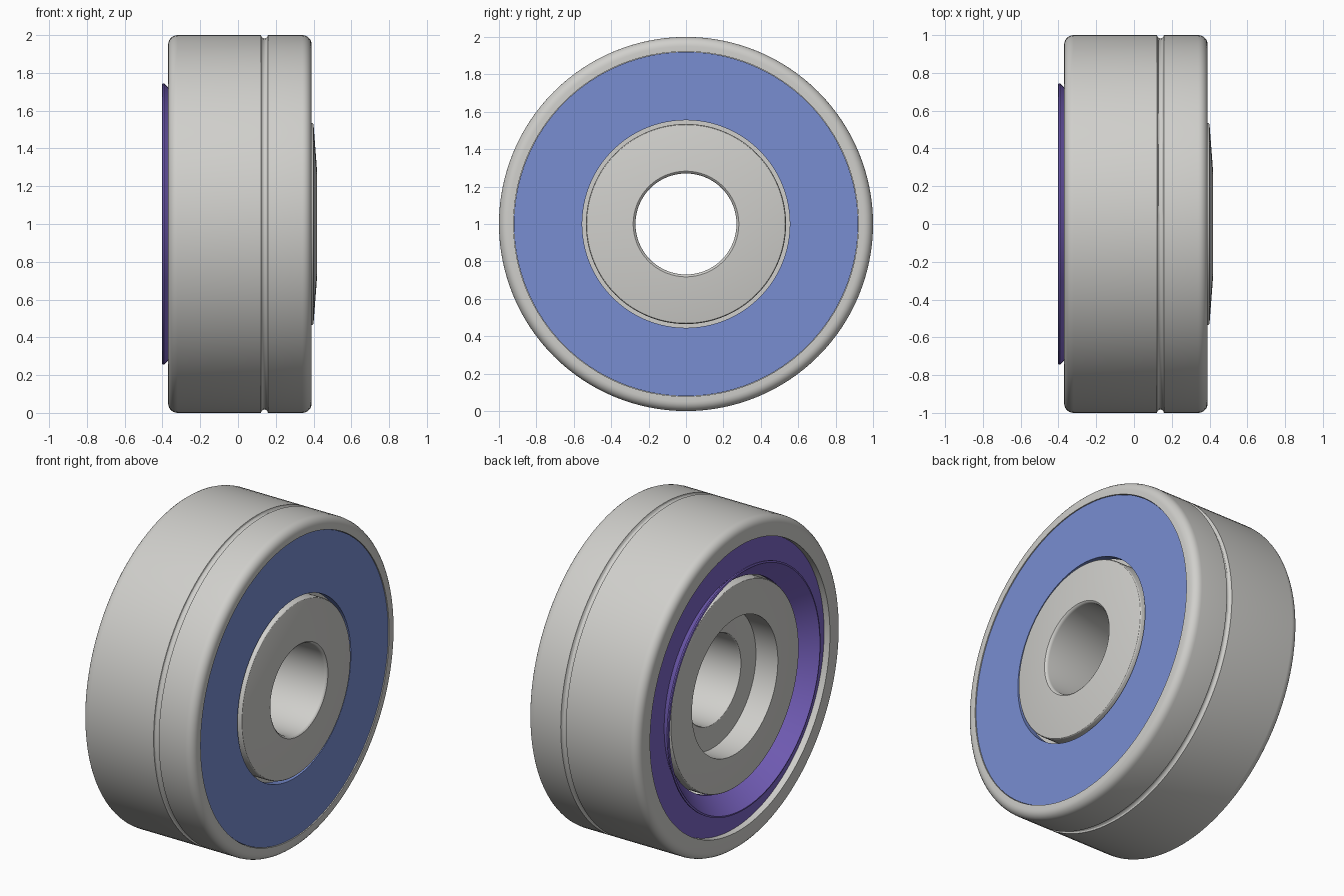
import bpy
import bmesh
from math import sin, cos, pi, radians
from mathutils import Vector

cube = bpy.data.objects.get("Cube")
if cube:
    bpy.data.objects.remove(cube, do_unlink=True)

SEGMENTS = 128


def material(name, colour):
    mat = bpy.data.materials.new(name)
    mat.use_nodes = True
    mat.diffuse_color = (*colour, 1)
    mat.node_tree.nodes["Principled BSDF"].inputs["Base Color"].default_value = (*colour, 1)
    return mat


def arc(x, r, radius, start, end, steps=6):
    """Points (x, r) along an arc of the profile, angles in degrees."""
    angles = [radians(start + (end - start) * i / steps) for i in range(steps + 1)]
    return [(x + radius * cos(a), r + radius * sin(a)) for a in angles]


def lathe(name, profile, mat):
    """Turn a closed (x, radius) profile around the horizontal axle."""
    bm = bmesh.new()
    verts = [bm.verts.new((x, 0, r)) for x, r in profile]
    edges = [bm.edges.new((verts[i - 1], verts[i])) for i in range(len(verts))]
    bmesh.ops.spin(bm, geom=verts + edges, cent=(0, 0, 0), axis=Vector((1, 0, 0)),
                   angle=2 * pi, steps=SEGMENTS, use_merge=True)
    bmesh.ops.remove_doubles(bm, verts=bm.verts, dist=0.0001)
    bmesh.ops.recalc_face_normals(bm, faces=bm.faces)
    mesh = bpy.data.meshes.new(name)
    bm.to_mesh(mesh)
    bm.free()
    mesh.materials.append(mat)
    obj = bpy.data.objects.new(name, mesh)
    obj.location.z = 1
    bpy.context.collection.objects.link(obj)
    bpy.ops.object.select_all(action='DESELECT')
    obj.select_set(True)
    bpy.context.view_layer.objects.active = obj
    bpy.ops.object.shade_smooth_by_angle(angle=radians(30))
    return obj


steel = material("light grey steel", (0.63, 0.625, 0.60))
blue = material("blue seal", (0.19, 0.27, 0.64))
purple = material("purple shield", (0.20, 0.13, 0.56))

# Outer ring: rounded shoulders, a fine groove, recessed seats for both seals
outer = [(-0.30, 0.88), (-0.37, 0.88)]
outer += arc(-0.32, 0.95, 0.05, 180, 90)
outer += arc(0.14, 1.0, 0.018, 180, 360)
outer += arc(0.34, 0.95, 0.05, 90, 0)
outer += [(0.39, 0.922), (0.33, 0.922), (0.33, 0.80), (-0.30, 0.80)]
lathe("outer_ring", outer, steel)

# Inner ring: stepped nose on one side, counterbored on the other
inner = [(-0.185, 0.42), (-0.335, 0.42)]
inner += arc(-0.325, 0.62, 0.01, 180, 90, 3)
inner += [(0.31, 0.63), (0.31, 0.535)]
inner += arc(0.39, 0.525, 0.01, 90, 0, 3)
inner += arc(0.40, 0.29, 0.02, 360, 270, 4)[1:]
inner += arc(-0.175, 0.28, 0.01, 270, 180, 3)
lathe("inner_ring", inner, steel)

# Flat seal between the rings
lathe("flat_seal", [(0.385, 0.555), (0.385, 0.92), (0.335, 0.92), (0.335, 0.555)], blue)

# Shield with a flared lip standing proud of the ring
lathe("lipped_shield", [(-0.29, 0.88), (-0.33, 0.88), (-0.33, 0.685), (-0.392, 0.745),
                        (-0.40, 0.745), (-0.403, 0.735), (-0.30, 0.64), (-0.27, 0.64),
                        (-0.27, 0.70)], purple)
